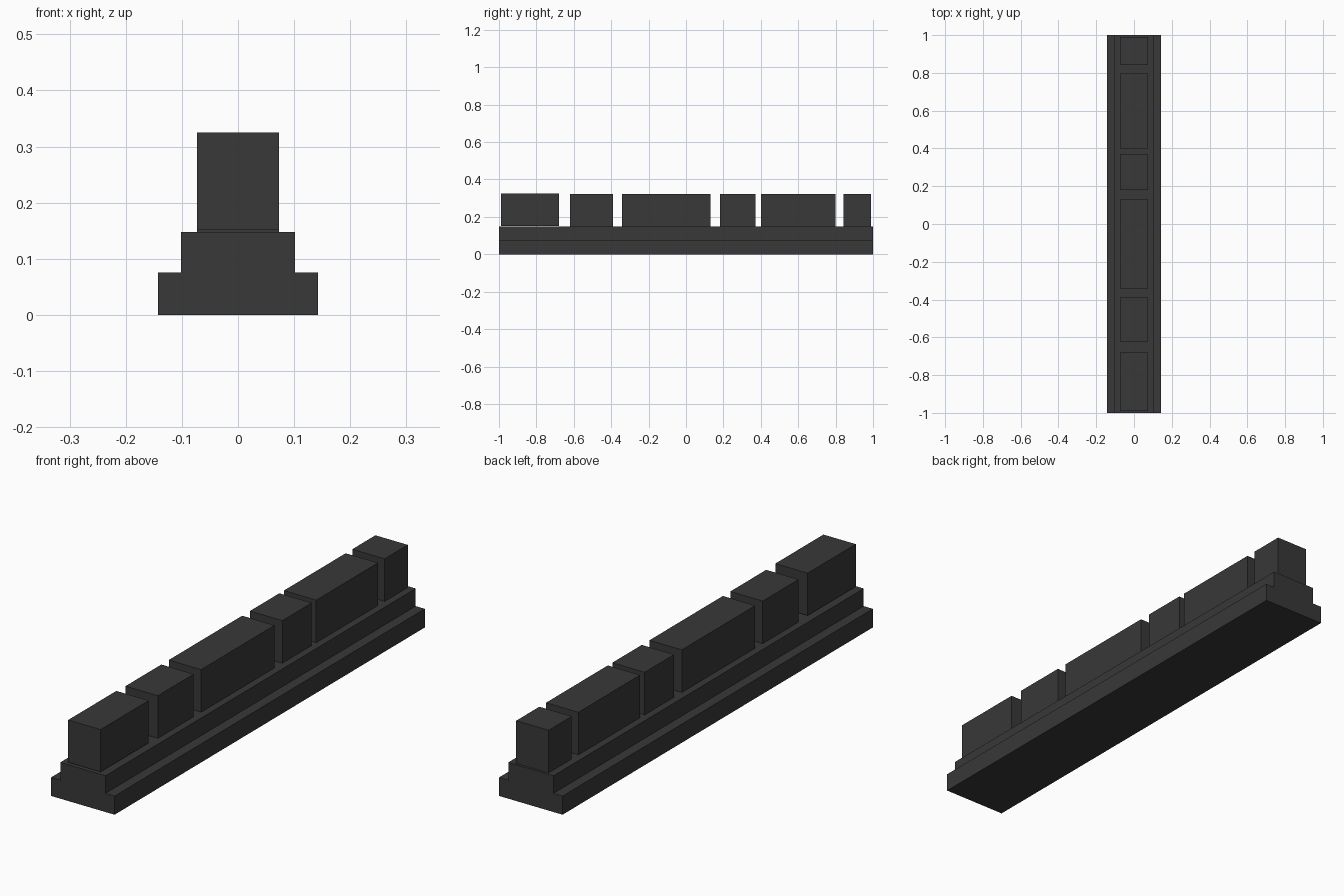
import bpy
import bmesh

if "Cube" in bpy.data.objects:
    bpy.data.objects.remove(bpy.data.objects["Cube"])

charcoal = bpy.data.materials.new("charcoal")
charcoal.diffuse_color = (0.04, 0.04, 0.04, 1.0)
charcoal.use_nodes = True
charcoal.node_tree.nodes["Principled BSDF"].inputs["Base Color"].default_value = charcoal.diffuse_color


def extrude_profile(name, points, y0, y1):
    """Extrude a closed x-z profile from y0 to y1."""
    bm = bmesh.new()
    face = bm.faces.new([bm.verts.new((x, y0, z)) for x, z in points])
    ext = bmesh.ops.extrude_face_region(bm, geom=[face])
    moved = [v for v in ext["geom"] if isinstance(v, bmesh.types.BMVert)]
    bmesh.ops.translate(bm, verts=moved, vec=(0, y1 - y0, 0))
    bmesh.ops.recalc_face_normals(bm, faces=bm.faces)
    mesh = bpy.data.meshes.new(name)
    bm.to_mesh(mesh)
    bm.free()
    mesh.materials.append(charcoal)
    obj = bpy.data.objects.new(name, mesh)
    bpy.context.collection.objects.link(obj)
    return obj


# Stepped base rail: half profile mirrored across x = 0
half = [(0.143, 0.0), (0.143, 0.076), (0.102, 0.076), (0.102, 0.148)]
extrude_profile("stepped_base", half + [(-x, z) for x, z in reversed(half)], -1.0, 1.0)

# Row of upper blocks: y start, y end, bottom z, top z (the front one sits slightly higher)
blocks = [
    (-0.99, -0.68, 0.152, 0.325),
    (-0.621, -0.39, 0.148, 0.322),
    (-0.342, 0.131, 0.148, 0.322),
    (0.181, 0.371, 0.148, 0.322),
    (0.40, 0.798, 0.148, 0.322),
    (0.841, 0.99, 0.148, 0.322),
]
W = 0.073
for i, (y0, y1, z0, z1) in enumerate(blocks, 1):
    extrude_profile(f"top_block_{i}", [(W, z0), (W, z1), (-W, z1), (-W, z0)], y0, y1)
